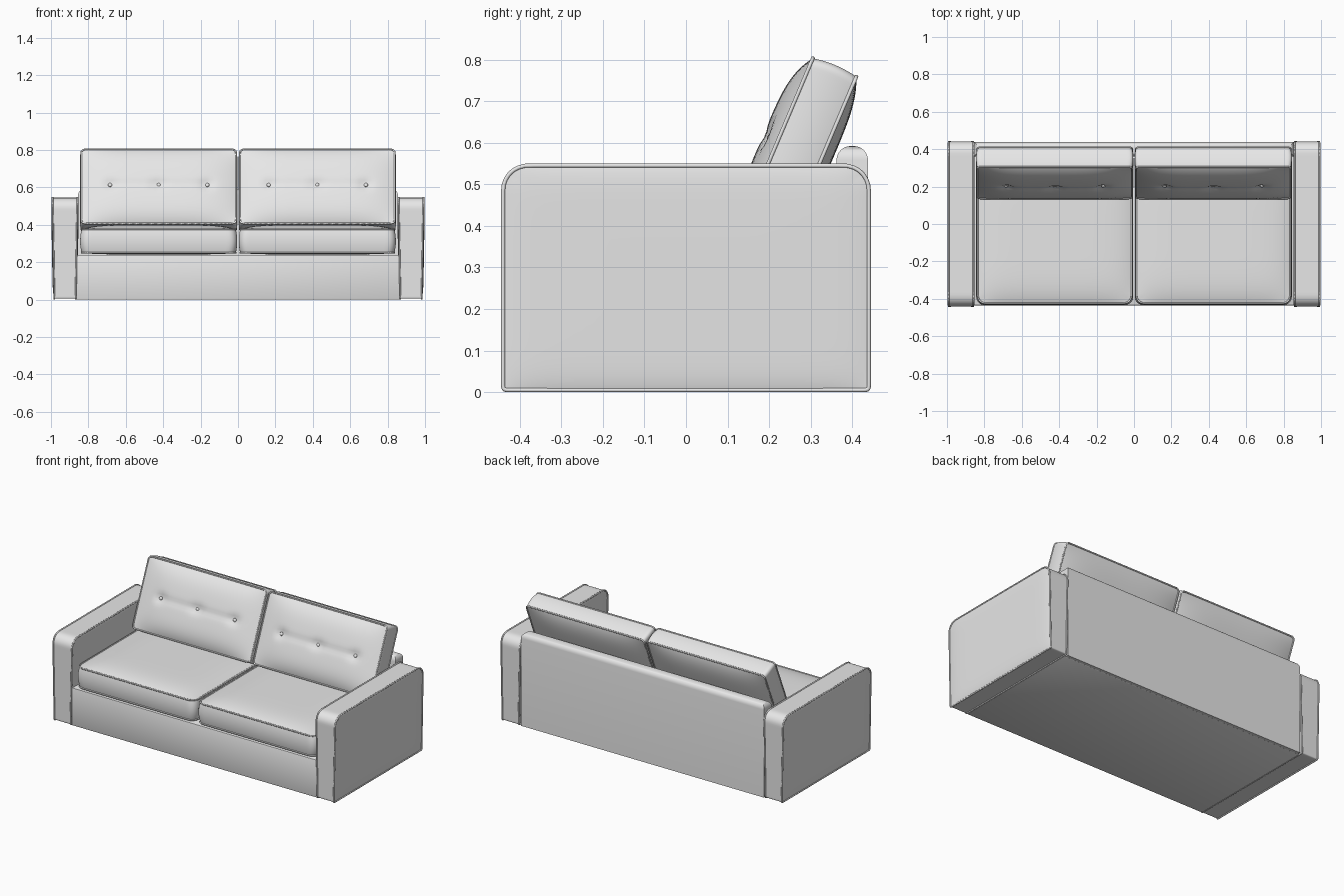
import bpy, bmesh, math
from mathutils import Matrix, Vector, Euler

if "Cube" in bpy.data.objects:
    bpy.data.objects.remove(bpy.data.objects["Cube"])

GREY = (0.8, 0.8, 0.8, 1.0)
fabric = bpy.data.materials.new("grey fabric")
fabric.use_nodes = True
fabric.diffuse_color = GREY
fabric.node_tree.nodes["Principled BSDF"].inputs["Base Color"].default_value = GREY


def place(name, data, matrix):
    obj = bpy.data.objects.new(name, data)
    data.materials.append(fabric)
    bpy.context.collection.objects.link(obj)
    obj.matrix_world = matrix
    return obj


def mesh_object(name, bm, matrix, angle=40):
    bmesh.ops.recalc_face_normals(bm, faces=bm.faces)
    mesh = bpy.data.meshes.new(name)
    bm.to_mesh(mesh)
    bm.free()
    obj = place(name, mesh, matrix)
    bpy.ops.object.select_all(action="DESELECT")
    obj.select_set(True)
    bpy.context.view_layer.objects.active = obj
    bpy.ops.object.shade_smooth_by_angle(angle=math.radians(angle))
    return obj


def transform(location, rotation=(0, 0, 0)):
    euler = Euler([math.radians(a) for a in rotation])
    return Matrix.Translation(location) @ euler.to_matrix().to_4x4()


def rounded(u, v, a, b, r_top, r_bottom):
    """Map a point of the unit square into a rectangle with round corners."""
    r = r_top if v > 0 else r_bottom
    x, y = abs(u) * a, abs(v) * b
    dx, dy = x - (a - r), y - (b - r)
    if dx > 0 and dy > 0:
        k = max(dx, dy) / math.hypot(dx, dy)
        x, y = a - r + dx * k, b - r + dy * k
    return math.copysign(x, u), math.copysign(y, v)


def ease(t):
    return math.sin(t * math.pi / 2)


def padded_block(name, matrix, a, b, t, radii, puff, power=4, side=0.0,
                 taper=0.0, tufts=(), pipe=0.005):
    """Puffed panel with piping; puff holds the swelling of back and front."""
    def swell(u, v, w):
        return (puff[1] if w > 0 else puff[0]) * (1 - abs(u) ** power) * (1 - abs(v) ** power)

    def dimple(x, y):
        pit = sum(0.014 * math.exp(-((x - tx) ** 2 + y * y) / 0.0009) for tx in tufts)
        if tufts and abs(x) < max(tufts):
            pit += 0.005 * math.exp(-(y / 0.02) ** 2)
        return pit

    bm = bmesh.new()
    bmesh.ops.create_cube(bm, size=2)
    bmesh.ops.subdivide_edges(bm, edges=bm.edges[:], cuts=40, use_grid_fill=True)
    for vert in bm.verts:
        u, v, w = (ease(c) for c in vert.co)
        grow = side * (1 - w * w)
        x, y = rounded(u, v, a + grow, b + grow, *radii)
        z = w * t * (1 + taper * v)
        if abs(w) > 0.9999:
            z += math.copysign(swell(u, v, w), w)
            if w > 0:
                z -= dimple(x, y)
        vert.co = (x, y, z)
    mesh_object(name, bm, matrix)

    # Piping on both seams
    n = 32
    steps = [ease(-1 + 2 * i / n) for i in range(n)]
    loop = ([(s, -1) for s in steps] + [(1, s) for s in steps]
            + [(-s, 1) for s in steps] + [(-1, -s) for s in steps])
    for label, w in (("back", -1), ("front", 1)):
        curve = bpy.data.curves.new(name + "_piping_" + label, "CURVE")
        curve.dimensions = "3D"
        curve.bevel_depth = pipe
        curve.bevel_resolution = 1
        spline = curve.splines.new("POLY")
        spline.points.add(len(loop) - 1)
        spline.use_cyclic_u = True
        for point, (u, v) in zip(spline.points, loop):
            x, y = rounded(u, v, a, b, *radii)
            point.co = (x, y, w * t * (1 + taper * v), 1)
        place(curve.name, curve, matrix)

    # Buttons in the dimples
    for i, tx in enumerate(tufts):
        bm = bmesh.new()
        bmesh.ops.create_uvsphere(bm, u_segments=16, v_segments=8, radius=0.011)
        bmesh.ops.scale(bm, vec=(1, 1, 0.6), verts=bm.verts)
        depth = t + swell(tx / a, 0, 1) - dimple(tx, 0) + 0.002
        mesh_object(f"{name}_button_{i + 1}", bm,
                    matrix @ Matrix.Translation((tx, 0, depth)))


def bevelled_box(name, low, high, width, segments, top_only=False):
    low, high = Vector(low), Vector(high)
    bm = bmesh.new()
    bmesh.ops.create_cube(bm, size=1)
    bmesh.ops.scale(bm, vec=high - low, verts=bm.verts)
    edges = [e for e in bm.edges
             if not top_only or all(v.co.z > 0 for v in e.verts)]
    bmesh.ops.bevel(bm, geom=edges, offset=width, segments=segments,
                    profile=0.5, affect="EDGES")
    mesh_object(name, bm, Matrix.Translation((low + high) / 2))


# Base and back
bevelled_box("base", (-0.865, -0.435, 0), (0.865, 0.42, 0.24), 0.006, 2)
bevelled_box("back_panel", (-0.855, 0.362, 0.002), (0.855, 0.438, 0.592), 0.034, 6, top_only=True)

for label, s in (("left", 1), ("right", -1)):
    # Arm, widening slightly upwards
    padded_block(label + "_arm", transform((s * 0.925, 0, 0.275), (90, 0, s * 90)),
                 0.44, 0.27, 0.062, (0.06, 0.008), (0.008, 0.008), power=10, taper=0.08)
    # Seat cushion
    padded_block(label + "_seat_cushion", transform((s * 0.424, -0.04, 0.313)),
                 0.412, 0.385, 0.063, (0.045, 0.045), (0.008, 0.026), power=6, side=0.008)
    # Leaning back cushion with three buttons
    padded_block(label + "_back_cushion", transform((s * 0.424, 0.2735, 0.583), (67, 0, 0)),
                 0.414, 0.215, 0.057, (0.02, 0.02), (0.025, 0.038), power=4, side=0.006,
                 tufts=(-0.26, 0, 0.26))
